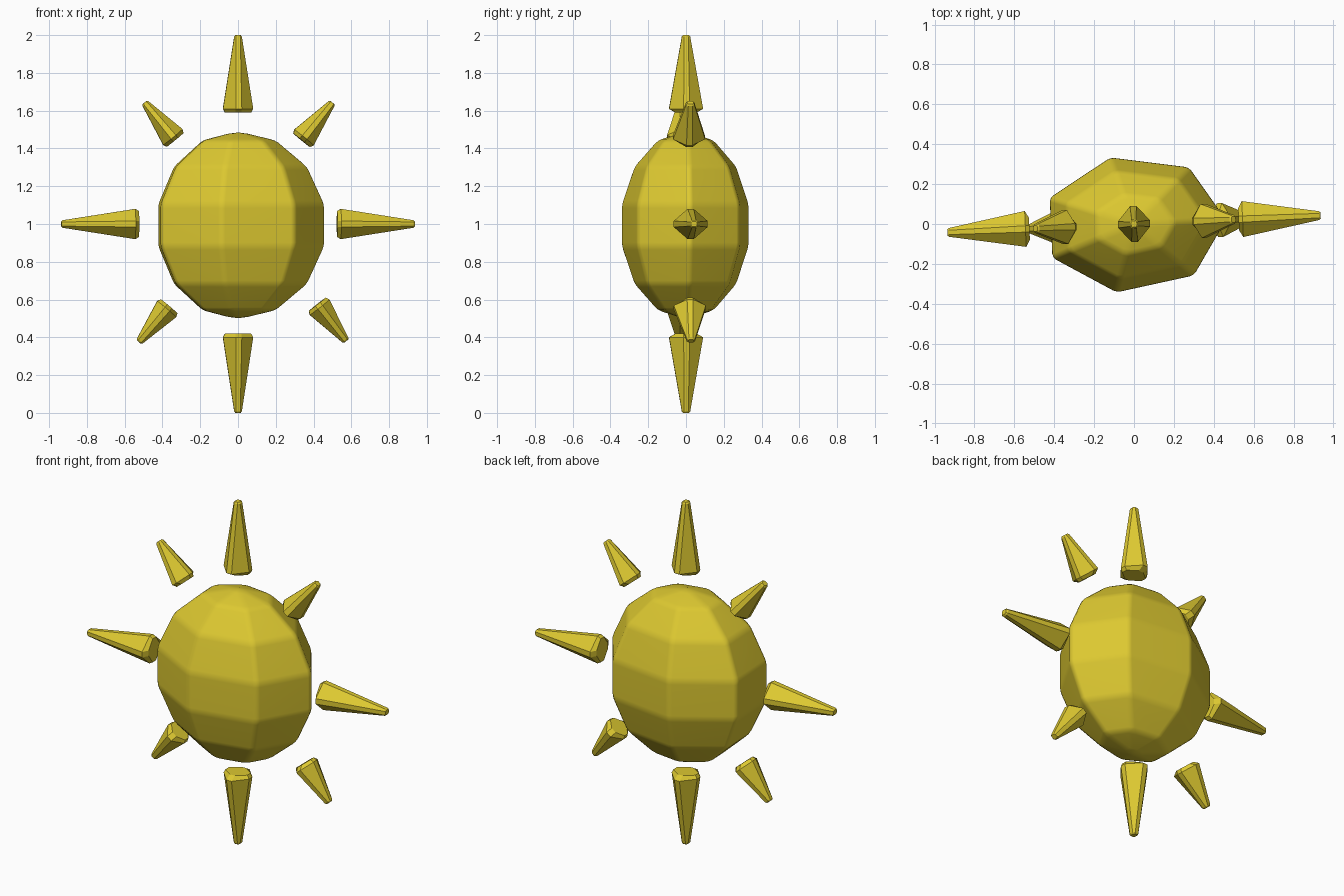
import bpy, bmesh, math
from mathutils import Vector, Matrix

if "Cube" in bpy.data.objects:
    bpy.data.objects.remove(bpy.data.objects["Cube"])

gold = bpy.data.materials.new("gold")
gold.diffuse_color = (0.72, 0.58, 0.03, 1)
gold.use_nodes = True
gold.node_tree.nodes["Principled BSDF"].inputs["Base Color"].default_value = gold.diffuse_color
YAW = Matrix.Rotation(math.radians(2.6), 4, 'Z')


def make_object(name, bm):
    bmesh.ops.recalc_face_normals(bm, faces=bm.faces)
    mesh = bpy.data.meshes.new(name)
    bm.to_mesh(mesh)
    bm.free()
    mesh.transform(YAW)
    mesh.materials.append(gold)
    obj = bpy.data.objects.new(name, mesh)
    bpy.context.collection.objects.link(obj)
    return obj


def ray(name, base, tip, half_w=0.08, half_d=0.09):
    # Tapered four-sided spike with chamfered long edges and a chamfered base
    base, tip = Vector((base[0], 0, base[1])), Vector((tip[0], 0, tip[1]))
    d = (tip - base).normalized()
    depth = Vector((0, 1, 0))
    side = d.cross(depth)
    length = (tip - base).length
    stations = [(0, half_w * 0.86, half_d * 0.62, 0.016),
                (0.02, half_w, half_d, 0.016),
                (length - 0.008, 0.02, 0.022, 0.011),
                (length, 0.014, 0.016, 0.008)]
    bm = bmesh.new()
    rings = []
    for t, w, h, c in stations:
        pts = [(w, -c), (w, c), (c, h), (-c, h), (-w, c), (-w, -c), (-c, -h), (c, -h)]
        rings.append([bm.verts.new(base + d * t + side * x + depth * y) for x, y in pts])
    for a, b in zip(rings, rings[1:]):
        for i in range(8):
            j = (i + 1) % 8
            bm.faces.new((a[i], a[j], b[j], b[i]))
    bm.faces.new(rings[0])
    bm.faces.new(rings[-1])
    return make_object(name, bm)


# Body: squashed seven-sided ball with softened edges
bm = bmesh.new()
bmesh.ops.create_uvsphere(bm, u_segments=7, v_segments=7, radius=1)
# turn so that one corner points along +x
start = max((v for v in bm.verts if v.co.xy.length > 0.9), key=lambda v: v.co.x).co
bm.transform(Matrix.Rotation(-math.atan2(start.y, start.x), 4, 'Z'))
bm.transform(Matrix.Translation((0, 0, 0.993)) @ Matrix.Diagonal((0.474, 0.356, 0.499, 1)))
for f in bm.faces:
    f.smooth = True
body = make_object("body", bm)
bev = body.modifiers.new("soft_edges", 'BEVEL')
bev.width = 0.02
bev.segments = 2
bev.limit_method = 'NONE'
body.modifiers.new("even_shading", 'WEIGHTED_NORMAL')

# Long rays on the axes
ray("ray_top", (0, 1.59), (0, 2.0))
ray("ray_bottom", (0, 0.42), (0, 0))
ray("ray_right", (0.525, 1.0), (0.937, 1.0))
ray("ray_left", (-0.525, 1.0), (-0.937, 1.0))

# Short diagonal rays
ray("ray_upper_right", (0.337, 1.443), (0.5, 1.643), 0.066, 0.085)
ray("ray_upper_left", (-0.333, 1.445), (-0.495, 1.643), 0.066, 0.085)
ray("ray_lower_right", (0.42, 0.575), (0.573, 0.38), 0.066, 0.085)
ray("ray_lower_left", (-0.365, 0.565), (-0.525, 0.375), 0.066, 0.085)
